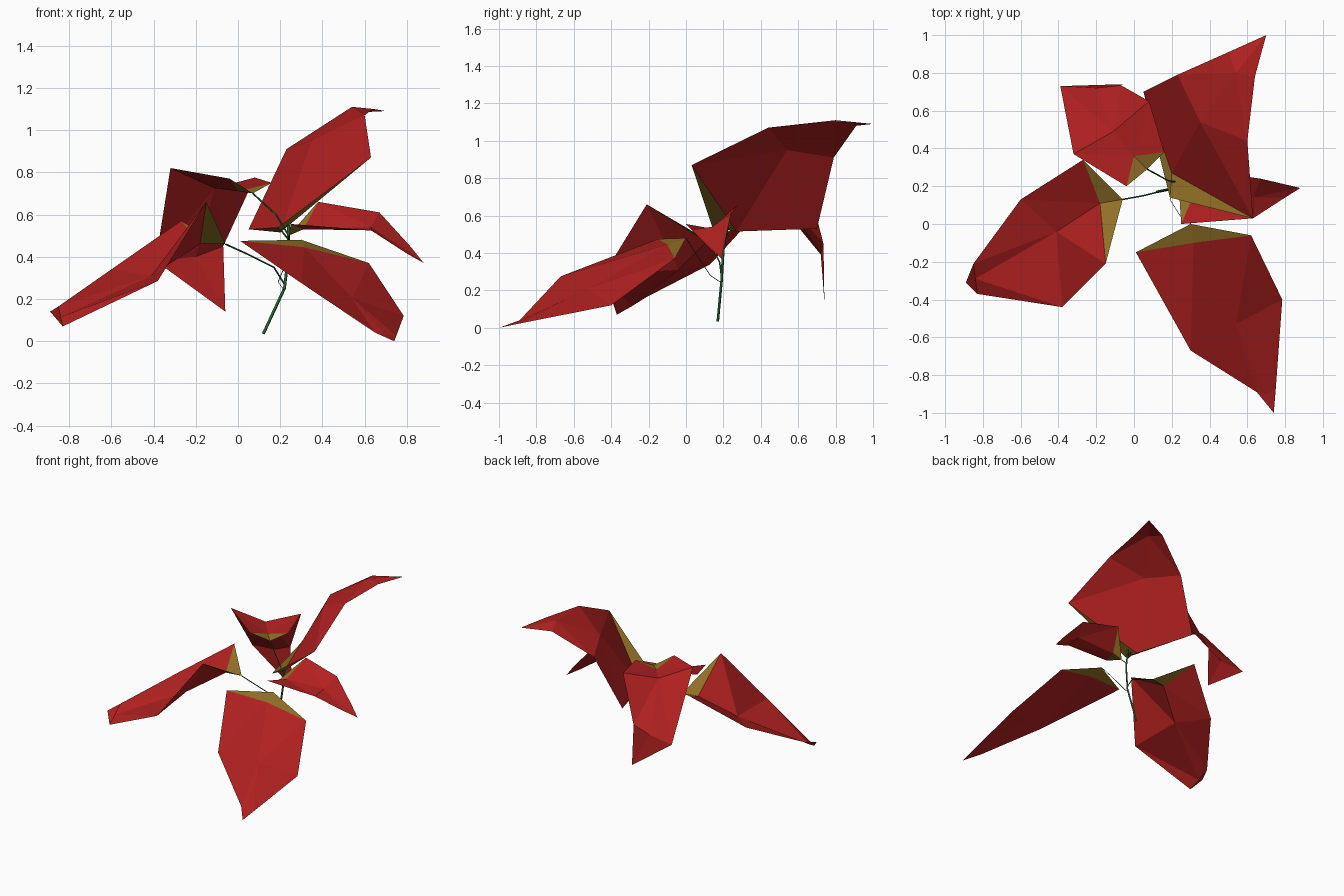
import bpy, bmesh

if "Cube" in bpy.data.objects:
    bpy.data.objects.remove(bpy.data.objects["Cube"])


def material(name, color):
    m = bpy.data.materials.new(name)
    m.diffuse_color = (*color, 1)
    m.use_nodes = True
    m.node_tree.nodes["Principled BSDF"].inputs["Base Color"].default_value = m.diffuse_color
    return m


RED = material("leaf_red", (0.45, 0.015, 0.015))
OLIVE = material("leaf_base_olive", (0.28, 0.16, 0.02))
GREEN = material("stem_green", (0.02, 0.13, 0.03))


def leaf(name, mid, left, right):
    """Folded leaf: midrib of five points (base to tip), three points per edge."""
    bm = bmesh.new()
    m, l, r = ([bm.verts.new(p) for p in rail] for rail in (mid, left, right))
    for edge, flip in ((l, True), (r, False)):
        for i in range(4):
            ring = [m[i]] + edge[max(i - 1, 0):i + 1] + [m[i + 1]]
            face = bm.faces.new(ring[::-1] if flip else ring)
            face.material_index = 1 if i == 0 else 0
    bmesh.ops.triangulate(bm, faces=[f for f in bm.faces if len(f.verts) > 3])
    mesh = bpy.data.meshes.new(name)
    bm.to_mesh(mesh)
    bm.free()
    mesh.materials.append(RED)
    mesh.materials.append(OLIVE)
    bpy.context.collection.objects.link(bpy.data.objects.new(name, mesh))


def stem(name, points, radius):
    """Thin four-sided tube along a path."""
    cu = bpy.data.curves.new(name, 'CURVE')
    cu.dimensions = '3D'
    cu.bevel_depth = radius
    cu.bevel_resolution = 0
    cu.use_fill_caps = True
    sp = cu.splines.new('POLY')
    sp.points.add(len(points) - 1)
    for p, co in zip(sp.points, points):
        p.co = (*co, 1)
    cu.materials.append(GREEN)
    bpy.context.collection.objects.link(bpy.data.objects.new(name, cu))


# Leaves
leaf("left_leaf",
     [(-.06, .13, .46), (-.18, .11, .46), (-.41, -.04, .31), (-.84, -.29, .115), (-.89, -.31, .14)],
     [(-.27, .34, .57), (-.60, .13, .34), (-.85, -.21, .165)],
     [(-.15, -.21, .66), (-.38, -.44, .285), (-.83, -.37, .07)])
leaf("back_left_leaf",
     [(.07, .29, .70), (.0, .36, .71), (-.11, .49, .725), (-.2, .72, .40), (-.06, .74, .14)],
     [(.16, .38, .75), (.08, .65, .775), (-.07, .735, .45)],
     [(-.04, .20, .77), (-.32, .37, .82), (-.39, .73, .38)])
leaf("back_right_leaf",
     [(.19, .14, .54), (.2, .27, .515), (.35, .54, .95), (.54, .80, 1.11), (.70, 1.0, 1.09)],
     [(.63, .03, .87), (.60, .44, 1.07), (.64, .78, 1.10)],
     [(.05, .70, .53), (.23, .79, .91), (.50, .91, 1.08)])
leaf("right_leaf",
     [(.24, .15, .50), (.31, .14, .53), (.63, .14, .54), (.80, .175, .43), (.88, .19, .37)],
     [(.25, 0, .555), (.63, .03, .525), (.80, .14, .415)],
     [(.38, .28, .66), (.67, .24, .61), (.82, .205, .445)])
leaf("front_leaf",
     [(.30, 0, .48), (.315, -.1, .445), (.54, -.53, .205), (.70, -.9, .03), (.74, -1.0, 0)],
     [(.01, -.15, .475), (.30, -.67, .275), (.65, -.89, .04)],
     [(.62, -.06, .37), (.785, -.40, .12), (.75, -.88, .025)])

# Main stem and leaf stalks
stem("main_stem", [(.12, .17, .035), (.22, .19, .25), (.24, .20, .42), (.24, .22, .55)], .007)
stem("left_stalk", [(.22, .19, .27), (.17, .18, .35), (.05, .15, .41), (-.06, .13, .46)], .004)
stem("back_left_stalk", [(.24, .22, .50), (.18, .23, .60), (.07, .29, .70)], .004)
stem("back_right_stalk", [(.24, .21, .48), (.2, .22, .53)], .004)
stem("right_stalk", [(.24, .20, .45), (.24, .15, .50)], .003)
stem("front_stalk", [(.22, .19, .24), (.19, .13, .28), (.24, .05, .40), (.30, 0, .48)], .002)
